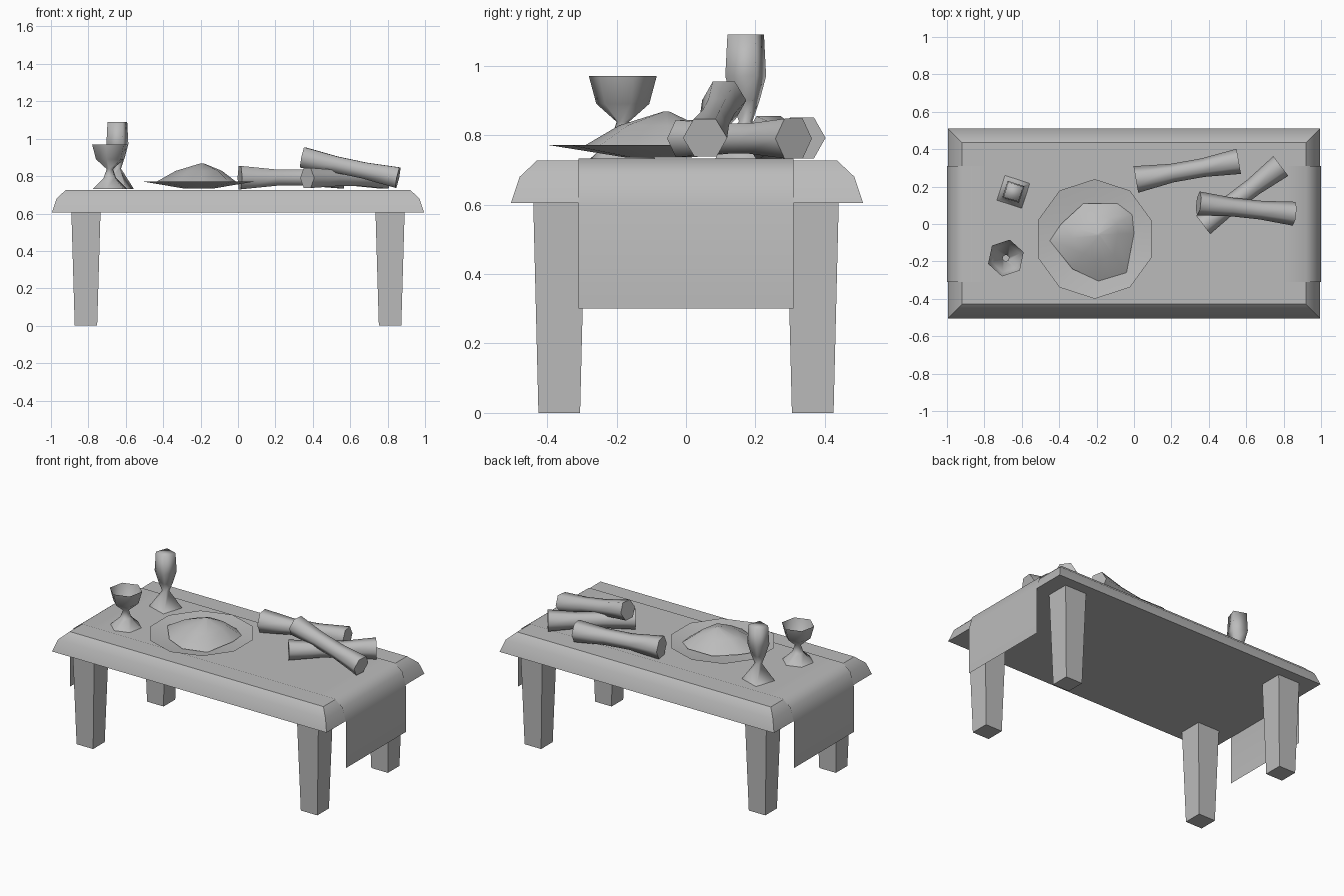
import bpy
import bmesh
import math
from math import cos, sin, radians
from mathutils import Vector

cube = bpy.data.objects.get("Cube")
if cube:
    bpy.data.objects.remove(cube, do_unlink=True)

GREY = (0.5, 0.5, 0.5, 1)
mat = bpy.data.materials.new("plain grey")
mat.use_nodes = True
mat.diffuse_color = GREY
mat.node_tree.nodes["Principled BSDF"].inputs["Base Color"].default_value = GREY


def loft(name, rings, angle, start_cap=True, end_cap=True, closed=True):
    """Skin a list of point rings and smooth edges below the given angle."""
    bm = bmesh.new()
    loops = [[bm.verts.new(p) for p in ring] for ring in rings]
    n = len(loops[0])
    for a, b in zip(loops, loops[1:]):
        for i in range(n if closed else n - 1):
            j = (i + 1) % n
            bm.faces.new((a[i], a[j], b[j], b[i]))
    if start_cap:
        bm.faces.new(loops[0][::-1])
    if end_cap:
        bm.faces.new(loops[-1])
    if start_cap and end_cap:
        bmesh.ops.recalc_face_normals(bm, faces=bm.faces)
    mesh = bpy.data.meshes.new(name)
    bm.to_mesh(mesh)
    bm.free()
    mesh.materials.append(mat)
    ob = bpy.data.objects.new(name, mesh)
    bpy.context.collection.objects.link(ob)
    bpy.ops.object.select_all(action='DESELECT')
    ob.select_set(True)
    bpy.context.view_layer.objects.active = ob
    if angle:
        bpy.ops.object.shade_smooth_by_angle(angle=radians(angle))
    return ob


def rect(x, y, hx, hy, z):
    return [(x - hx, y - hy, z), (x + hx, y - hy, z), (x + hx, y + hy, z), (x - hx, y + hy, z)]


def ring(x, y, r, z, sides, turn):
    angles = [radians(turn + 360 * i / sides) for i in range(sides)]
    return [(x + r * cos(a), y + r * sin(a), z) for a in angles]


def turned(name, x, y, profile, sides, turn, angle, **caps):
    return loft(name, [ring(x, y, r, z, sides, turn) for r, z in profile], angle, **caps)


# Table top with a rounded edge
edge = [(0, 0.605), (0.025, 0.68), (0.075, 0.727)]
loft("table_top", [rect(0, 0.003, 0.995 - d, 0.507 - d, z) for d, z in edge], 35)

# Tapered legs
for sx, side in ((-1, "right"), (1, "left")):
    for sy, end in ((-1, "front"), (1, "back")):
        x, y = sx * 0.813, sy * 0.365
        loft(f"{end}_{side}_leg",
             [rect(x, y, 0.06, 0.06, 0), rect(x, y, 0.078, 0.075, 0.61)], 0)

# Table runner, a thin cloth hanging over both ends
half = [(1.0, 0.3), (1.0, 0.6), (0.975, 0.688), (0.92, 0.732), (0.8, 0.732)]
path = [(-x, z) for x, z in half] + [(x, z) for x, z in reversed(half)]
loft("table_runner", [[(x, -0.31, z), (x, 0.31, z)] for x, z in path], 80,
     start_cap=False, end_cap=False, closed=False)

# Shallow dish
turned("dish", -0.21, -0.08, [(0.09, 0.735), (0.32, 0.772)], 10, 90, 30, end_cap=False)

# Heap of food on the dish
outline = [(-0.45, -0.09), (-0.33, -0.24), (-0.19, -0.305), (-0.04, -0.26), (0, -0.05),
           (-0.01, 0.05), (-0.09, 0.11), (-0.27, 0.11), (-0.39, 0)]
peak = Vector((-0.19, -0.055, 0))
heap = [[peak.lerp(Vector((x, y, 0)), t) + Vector((0, 0, z)) for x, y in outline]
        for t, z in ((1, 0.762), (0.55, 0.828), (0.04, 0.868))]
loft("food_heap", heap, 80)

# Goblet with an open bowl
turned("goblet", -0.685, -0.182,
       [(0.098, 0.73), (0.035, 0.79), (0.018, 0.838), (0.078, 0.89), (0.1, 0.97)],
       6, 18, 85, end_cap=False)

# Square bottle on a flared foot
turned("bottle", -0.645, 0.172,
       [(0.1, 0.73), (0.022, 0.84), (0.045, 0.9), (0.066, 0.97), (0.059, 1.09)], 4, 27, 89)


# Six-sided rolls, waisted in the middle
def roll(name, start, end, r_start, r_end):
    a, b = Vector(start), Vector(end)
    axis = (b - a).normalized()
    side = axis.cross(Vector((0, 0, 1))).normalized()
    up = side.cross(axis)
    rings = []
    for t, r in ((0, r_start), (0.35, 0.05), (0.65, 0.05), (1, r_end)):
        c = a.lerp(b, t)
        rings.append([c + r * (side * cos(k * math.tau / 6) + up * sin(k * math.tau / 6))
                      for k in range(6)])
    loft(name, rings, 70)


roll("back_roll", (0.01, 0.238, 0.792), (0.56, 0.335, 0.792), 0.072, 0.068)
roll("lower_roll", (0.37, -0.005, 0.79), (0.785, 0.31, 0.79), 0.062, 0.066)
roll("upper_roll", (0.345, 0.11, 0.9), (0.855, 0.055, 0.792), 0.064, 0.064)
